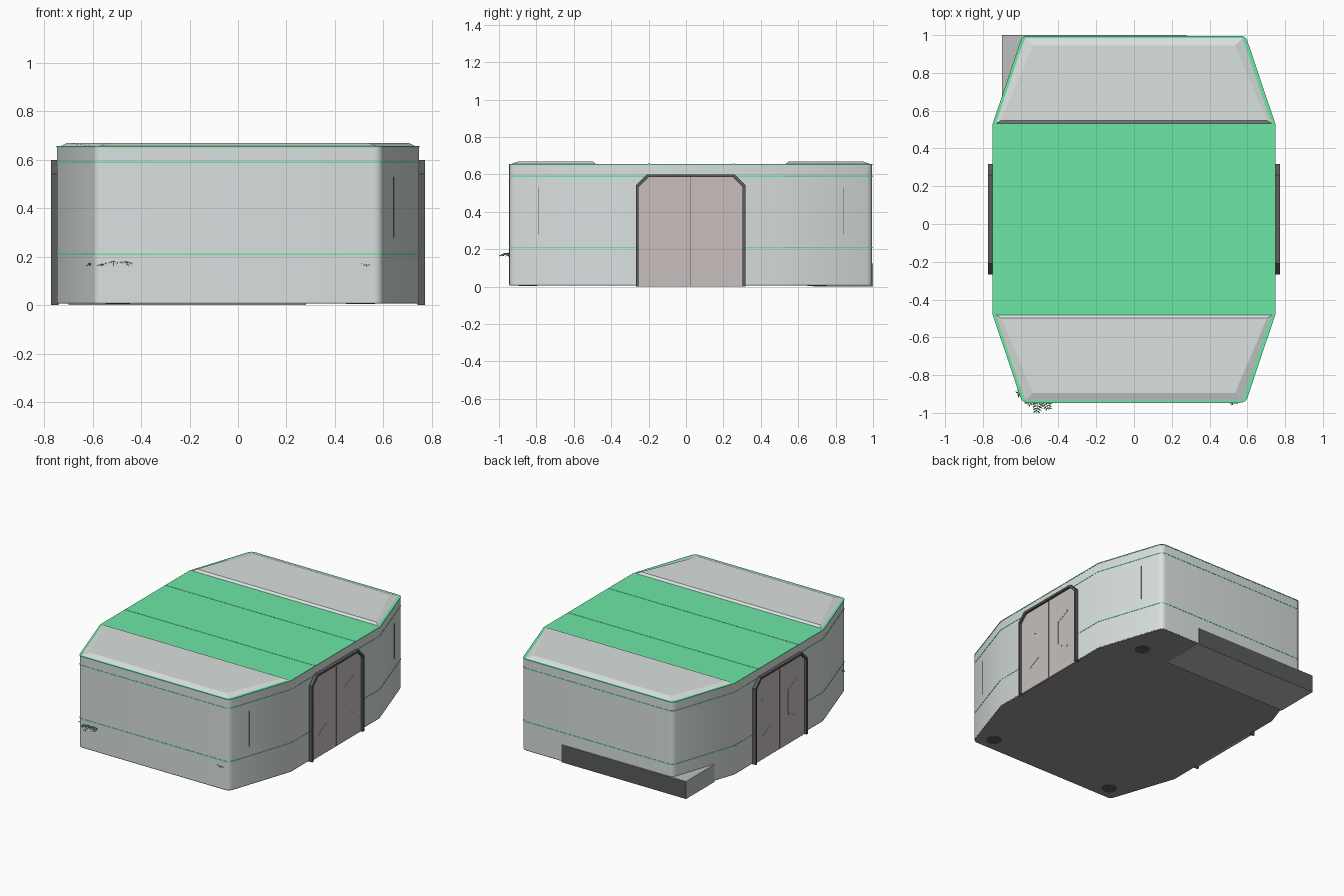
import bpy, bmesh, math
from mathutils import Vector

if "Cube" in bpy.data.objects:
    bpy.data.objects.remove(bpy.data.objects["Cube"])

CY = 0.025          # middle of the cabin along y


def mat(name, r, g, b):
    m = bpy.data.materials.new(name)
    m.diffuse_color = (r, g, b, 1)
    m.use_nodes = True
    m.node_tree.nodes["Principled BSDF"].inputs["Base Color"].default_value = m.diffuse_color
    return m


WALL = mat("pale_wall", 0.70, 0.75, 0.74)
DARK = mat("dark_trim", 0.10, 0.11, 0.10)
FLOOR = mat("floor_grey", 0.30, 0.30, 0.30)
DOOR = mat("door_grey", 0.57, 0.52, 0.51)
GREEN = mat("green_strip", 0.15, 0.80, 0.38)
LEAF = mat("leaf_green", 0.06, 0.22, 0.09)
METAL = mat("counter_grey", 0.50, 0.53, 0.53)


def finish(name, bm, material, smooth=None):
    bmesh.ops.recalc_face_normals(bm, faces=bm.faces)
    me = bpy.data.meshes.new(name)
    bm.to_mesh(me)
    bm.free()
    me.materials.append(material)
    ob = bpy.data.objects.new(name, me)
    bpy.context.collection.objects.link(ob)
    if smooth:
        bpy.context.view_layer.objects.active = ob
        ob.select_set(True)
        bpy.ops.object.shade_smooth_by_angle(angle=math.radians(smooth))
        ob.select_set(False)
    return ob


def loft(name, rings, material, smooth=None):
    """Skin a series of closed rings and cap both ends."""
    bm = bmesh.new()
    rows = [[bm.verts.new(p) for p in r] for r in rings]
    for a, b in zip(rows, rows[1:]):
        for i in range(len(a)):
            j = (i + 1) % len(a)
            bm.faces.new((a[i], a[j], b[j], b[i]))
    bm.faces.new(rows[0])
    bm.faces.new(rows[-1])
    return finish(name, bm, material, smooth)


def box(name, lo, hi, material):
    (x0, y0, z0), (x1, y1, z1) = lo, hi
    return loft(name, [[(x0, y0, z), (x1, y0, z), (x1, y1, z), (x0, y1, z)]
                       for z in (z0, z1)], material)


def outline(z, grow=0.0):
    """Stretched octagon footprint with softened end corners."""
    a, b, c = Vector((0.635, 0.86)), Vector((0.59, 0.97)), Vector((0.50, 0.97))
    a, c = b + (Vector((0.748, 0.50)) - b) * 0.06, b - Vector((0.03, 0))
    quarter = [Vector((0.748, 0.50))]
    quarter += [a * (1 - t) ** 2 + b * 2 * t * (1 - t) + c * t * t
                for t in (0, 0.25, 0.5, 0.75, 1)]
    q = [(p.x + grow, p.y + grow) for p in quarter]
    pts = q + [(-x, y) for x, y in reversed(q)]
    pts += [(-x, -y) for x, y in q] + [(x, -y) for x, y in reversed(q)]
    return [(x, y + CY, z) for x, y in pts]


# Hull and floor
loft("hull", [outline(0.012), outline(0.655)], WALL, 40)
loft("floor", [outline(0.006, -0.001), outline(0.014, -0.001)], FLOOR)

# Light strips round the walls and over the roof
for i, z in enumerate((0.21, 0.59, 0.653)):
    loft(f"wall_strip_{i}", [outline(z - 0.003, 0.0015), outline(z + 0.003, 0.0015)], GREEN)
for i, y in enumerate((0.255, -0.198)):
    box(f"roof_strip_{i}", (-0.748, y - 0.005, 0.65), (0.748, y + 0.005, 0.6575), GREEN)

# Raised bevelled roof panels at both ends
for s, tag in ((1, "back"), (-1, "front")):
    def ring(w0, y0, w1, y1, z):
        return [(x, CY + s * y, z) for x, y in ((w0, y0), (w1, y1), (-w1, y1), (-w0, y0))]
    loft(f"roof_panel_{tag}", [ring(0.735, 0.505, 0.580, 0.965, 0.654),
                               ring(0.705, 0.522, 0.535, 0.920, 0.670)], WALL)


def ribbon(name, outer, inner, x0, x1, material):
    """Rectangular strip following a path in the yz plane."""
    loft(name, [[(x0, oy, oz), (x1, oy, oz), (x1, iy, iz), (x0, iy, iz)]
                for (oy, oz), (iy, iz) in zip(outer, inner)], material)


def arch(w, top, cut):
    half = [(w, 0.0), (w, top - cut), (w - cut, top)]
    return [(CY + y, z) for y, z in half] + [(CY - y, z) for y, z in reversed(half)]


# Double doors on both sides
for s, tag in ((1, "right"), (-1, "left")):
    ribbon(f"door_frame_{tag}", arch(0.293, 0.60, 0.058), arch(0.278, 0.585, 0.052),
           s * 0.740, s * 0.772, DARK)
    poly = arch(0.284, 0.591, 0.055)
    loft(f"door_{tag}", [[(s * x, y, z) for y, z in poly] for x in (0.742, 0.756)], DOOR)
    box(f"door_seam_{tag}", (s * 0.75, CY - 0.0015, 0.002),
        (s * 0.757, CY + 0.0015, 0.588), DARK)
    for m in (1, -1):
        path = [(0.19, 0.435), (0.092, 0.385), (0.092, 0.205), (0.19, 0.155)]
        ribbon(f"door_moulding_{tag}_{m}", [(CY + m * y, z) for y, z in path],
               [(CY + m * (y + 0.008), z + d) for (y, z), d in zip(path, (-0.010, -0.008, 0.008, 0.010))],
               s * 0.75, s * 0.758, DOOR)

# Thin slits on the right-hand angled walls
for i, (y, x) in enumerate(((0.84, 0.642), (-0.79, 0.642))):
    box(f"wall_slit_{i}", (x - 0.004, y - 0.0015, 0.28), (x + 0.002, y + 0.0015, 0.53), DARK)

# Counter that pokes out of the back left corner
box("counter", (-0.70, 0.68, 0.0), (0.28, 0.999, 0.125), METAL)
box("counter_back", (-0.699, 0.99, 0.001), (0.279, 1.0, 0.124), DARK)


# Potted ferns
def fern(name, x, y, fronds):
    bm = bmesh.new()
    bmesh.ops.create_cone(bm, cap_ends=True, segments=24, radius1=0.05, radius2=0.06, depth=0.09)
    bmesh.ops.translate(bm, verts=bm.verts, vec=(x, y, 0.049))
    finish(name + "_pot", bm, DARK, 40)
    bm = bmesh.new()
    for deg, length in fronds:
        a = math.radians(deg)
        d, n = Vector((math.cos(a), math.sin(a), 0)), Vector((-math.sin(a), math.cos(a), 0))

        def at(t):
            return Vector((x, y, 0.08 + 0.30 * t - 0.22 * t * t)) + d * length * t
        for k in range(2, 12):
            t = k / 12
            p, w = at(t), 0.038 * math.sin(math.pi * (0.15 + 0.75 * t))
            for m in (1, -1):
                tip = p + n * m * w + d * 0.012 - Vector((0, 0, 0.008))
                mid = (p + tip) / 2
                bm.faces.new([bm.verts.new(v) for v in
                              (p, mid + d * 0.005, tip, mid - d * 0.005)])
        for k in range(12):
            p, q = at(k / 12), at((k + 1) / 12)
            bm.faces.new([bm.verts.new(v) for v in (p - n * 0.002, q - n * 0.001,
                                                    q + n * 0.001, p + n * 0.002)])
    finish(name + "_leaves", bm, LEAF)


inner = [(d, 0.085) for d in range(0, 181, 36)]
fern("fern_front_left", -0.497, -0.846, inner + [(-72, 0.145), (-97, 0.155), (-122, 0.13), (-155, 0.135)])
fern("fern_front_right", 0.497, -0.846, inner + [(-72, 0.112), (-120, 0.08)])
fern("fern_back_right", 0.515, 0.70, inner + [(-60, 0.085), (-120, 0.085)])
